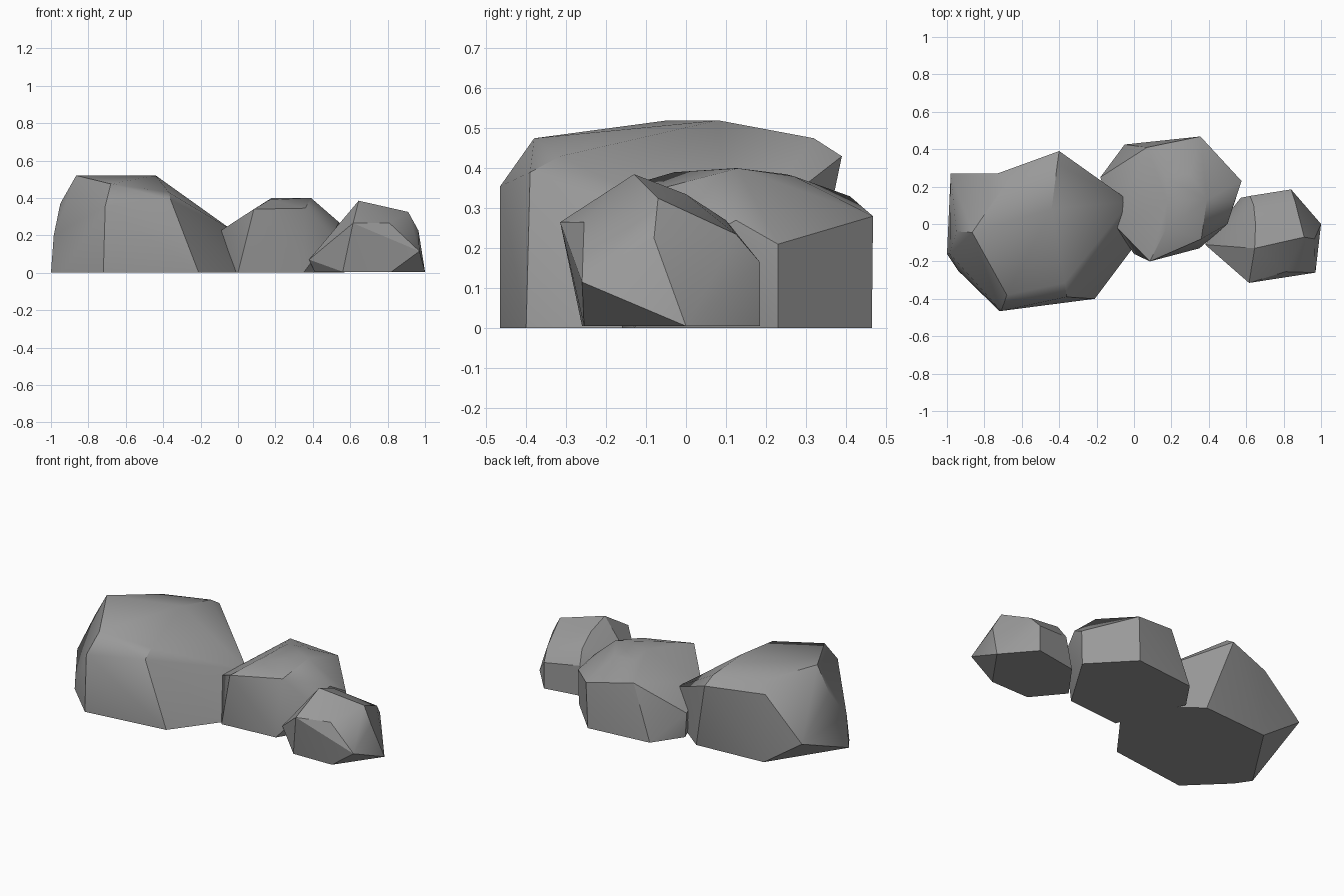
import bpy, bmesh, math
from mathutils import Vector

cube = bpy.data.objects.get("Cube")
if cube:
    bpy.data.objects.remove(cube, do_unlink=True)

stone = bpy.data.materials.new("stone_grey")
stone.use_nodes = True
grey = (0.32, 0.32, 0.32, 1)
stone.diffuse_color = grey
bsdf = stone.node_tree.nodes["Principled BSDF"]
bsdf.inputs["Base Color"].default_value = grey
bsdf.inputs["Roughness"].default_value = 0.9


def boulder(name, corners, dent=None):
    """Chiselled rock: convex hull of its corners, optionally dented at one edge."""
    bm = bmesh.new()
    for co in corners:
        bm.verts.new(co)
    hull = bmesh.ops.convex_hull(bm, input=bm.verts)
    spare = {e for key in ("geom_interior", "geom_unused") for e in hull[key]
             if isinstance(e, bmesh.types.BMVert)}
    bmesh.ops.delete(bm, geom=list(spare), context='VERTS')
    if dent:
        # Split the edge between two corners and push its middle inwards
        start, end, target = map(Vector, dent)
        middle = (start + end) / 2
        edge = min(bm.edges, key=lambda e: (
            (e.verts[0].co + e.verts[1].co) / 2 - middle).length)
        cut = bmesh.ops.subdivide_edges(bm, edges=[edge], cuts=1)
        for v in cut["geom_inner"]:
            if isinstance(v, bmesh.types.BMVert):
                v.co = target
    # Merge nearly flat neighbours into broad facets
    bmesh.ops.dissolve_limit(bm, angle_limit=math.radians(3),
                             verts=bm.verts, edges=bm.edges)
    bmesh.ops.recalc_face_normals(bm, faces=bm.faces)
    mesh = bpy.data.meshes.new(name)
    bm.to_mesh(mesh)
    bm.free()
    mesh.materials.append(stone)
    obj = bpy.data.objects.new(name, mesh)
    bpy.context.collection.objects.link(obj)
    bpy.ops.object.select_all(action='DESELECT')
    obj.select_set(True)
    bpy.context.view_layer.objects.active = obj
    bpy.ops.object.shade_smooth_by_angle(angle=math.radians(30))


# Large rock: footprint, shoulder, crown
back_peak = (-.4, .39, .43)
back_corner = (-.98, .27, .18)
boulder("large_rock", [
    (-.72, -.465, 0), (-.21, -.4, 0), (0, -.12, 0), (-.05, .12, 0),
    (-.28, .3, 0), (-.72, .27, 0), (-1, -.16, 0), (-.94, -.25, 0),
    (-.71, -.465, .355), (-.36, -.39, .39), (-.02, .12, .22),
    back_peak, back_corner, (-.95, -.04, .37), (-.985, -.16, .2),
    (-.68, -.38, .475), (-.37, -.315, .43), (-.44, .08, .52),
    (-.41, .32, .475), (-.68, .225, .475), (-.865, -.045, .52),
], dent=(back_peak, back_corner, (-.73, .27, .42)))

# Middle rock
boulder("middle_rock", [
    (0, -.16, 0), (.35, -.13, 0), (.57, .23, 0), (.345, .465, 0),
    (-.05, .425, 0), (-.17, .25, 0),
    (.085, -.2, .34), (.36, -.08, .345), (.5, 0, .2), (.54, .125, .27),
    (.575, .23, .21), (.355, .468, .28), (.07, .41, .33),
    (-.18, .25, .15), (-.1, -.01, .22),
    (.17, -.03, .39), (.39, .13, .4), (.3, .27, .38), (.18, .12, .4),
    (.17, .25, .385),
])

# Small rock
boulder("small_rock", [
    (.56, -.26, .005), (.82, -.255, .005), (1, 0, .005), (.84, .185, .005),
    (.57, .14, .005), (.41, -.08, .005),
    (.615, -.315, .265), (.81, -.255, .265), (.97, -.26, .115),
    (.84, .185, .165), (.86, .125, .235), (.62, .15, .19), (.64, .1, .27),
    (.38, -.11, .07), (.645, -.13, .385), (.65, 0, .335),
    (.91, -.07, .325), (.965, -.08, .225),
])
